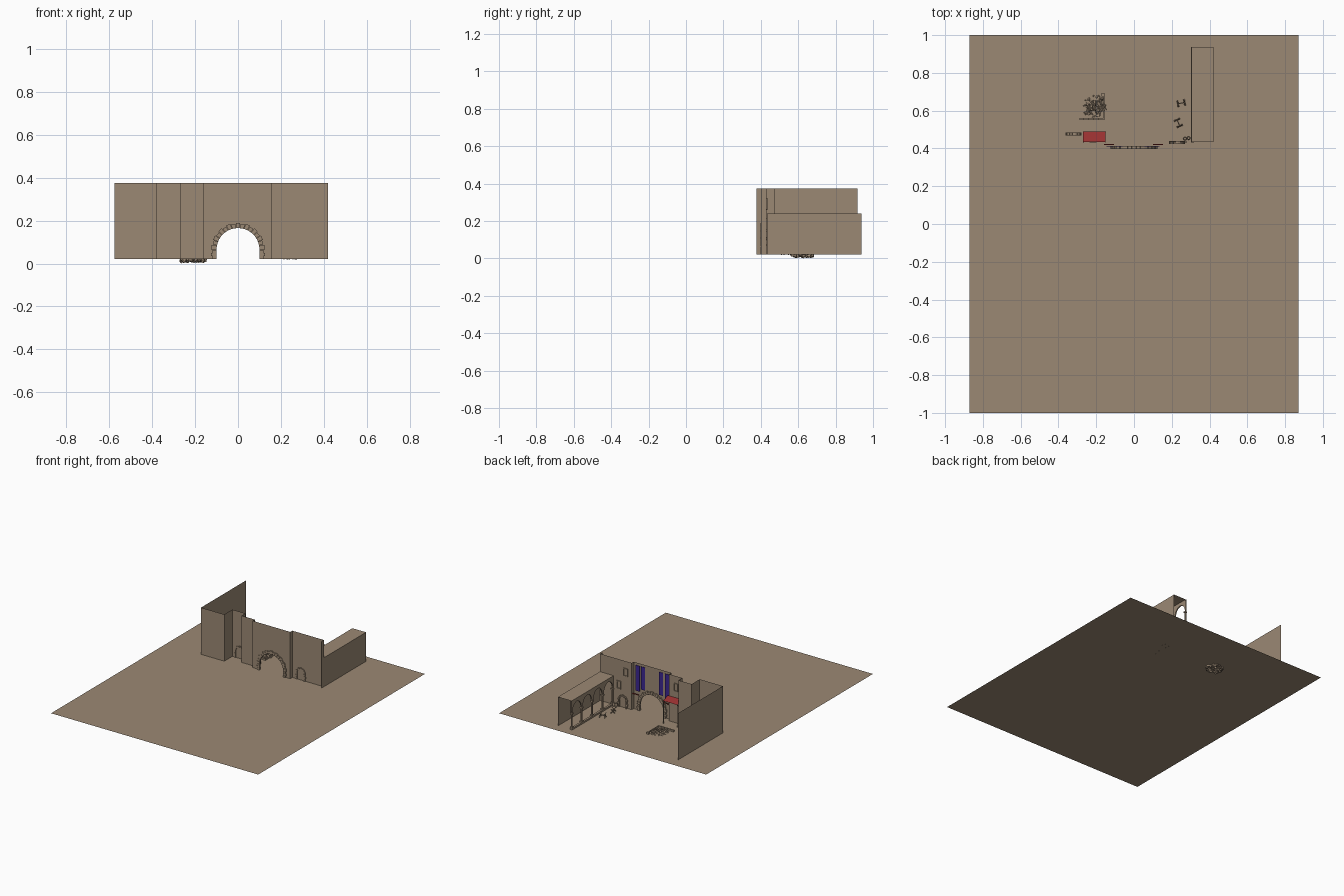
import bpy, bmesh, math, random
from mathutils import Matrix, Vector, Euler

if "Cube" in bpy.data.objects:
    bpy.data.objects.remove(bpy.data.objects["Cube"])

random.seed(4)
G = 0.02    # ground level
TOP = 0.375  # main wall top


def material(name, rgb):
    m = bpy.data.materials.new(name)
    m.diffuse_color = (*rgb, 1)
    m.use_nodes = True
    m.node_tree.nodes["Principled BSDF"].inputs["Base Color"].default_value = m.diffuse_color
    return m


STONE = material("tan_stone", (0.33, 0.25, 0.175))
RED = material("red_cloth", (0.32, 0.03, 0.03))
PURPLE = material("purple_cloth", (0.045, 0.02, 0.28))


def finish(name, bm, mat):
    me = bpy.data.meshes.new(name)
    bm.to_mesh(me)
    bm.free()
    ob = bpy.data.objects.new(name, me)
    me.materials.append(mat)
    bpy.context.collection.objects.link(ob)
    return ob


def add_box(bm, lo, hi):
    c = [(a + b) / 2 for a, b in zip(lo, hi)]
    s = [b - a for a, b in zip(lo, hi)]
    bmesh.ops.create_cube(bm, size=1, matrix=Matrix.Translation(c) @ Matrix.Diagonal((*s, 1)))


def boxes(name, mat, *pairs):
    bm = bmesh.new()
    for lo, hi in pairs:
        add_box(bm, lo, hi)
    return finish(name, bm, mat)


def add_beam(bm, a, b, r, sides=6):
    a, b = Vector(a), Vector(b)
    d = b - a
    mat = Matrix.Translation((a + b) / 2) @ d.to_track_quat('Z', 'Y').to_matrix().to_4x4()
    bmesh.ops.create_cone(bm, cap_ends=True, segments=sides, radius1=r, radius2=r,
                          depth=d.length, matrix=mat)


def add_face(bm, pts):
    return bm.faces.new([bm.verts.new(p) for p in pts])


def arc(cx, cz, r, n, rz=None):
    rz = rz or r
    return [(cx - r * math.cos(math.pi * i / n), cz + rz * math.sin(math.pi * i / n))
            for i in range(n + 1)]


def add_voussoirs(bm, cx, cz, r0, r1, y0, y1, n):
    """Ring of separate arch stones, with alternating lengths"""
    for i in range(n):
        a0, a1 = (math.pi * (i + k) / n for k in (0.04, 0.96))
        ro = r1 if i % 2 == 0 else r1 - (r1 - r0) * 0.2
        q = [(cx + r * math.cos(a), cz + r * math.sin(a))
             for r, a in ((r0, a0), (ro, a0), (ro, a1), (r0, a1))]
        f = add_face(bm, [(x, y0, z) for x, z in q])
        ext = bmesh.ops.extrude_face_region(bm, geom=[f])
        bmesh.ops.translate(bm, vec=(0, y1 - y0, 0),
                            verts=[v for v in ext['geom'] if isinstance(v, bmesh.types.BMVert)])
    bmesh.ops.recalc_face_normals(bm, faces=bm.faces)


# Ground sheet
bm = bmesh.new()
add_face(bm, [(-.87, -1, G), (.87, -1, G), (.87, 1, G), (-.87, 1, G)])
finish("ground_sheet", bm, STONE)

# Stepped curtain walls, thin sheets left and right of the gate
for name, path in (
    ("left_wall", [(-.575, .917), (-.575, .378), (-.38, .378), (-.38, .475), (-.27, .475),
                   (-.27, .43), (-.16, .43), (-.16, .405)]),
    ("right_wall", [(.155, .405), (.155, .43), (.42, .43), (.42, .402)])):
    bm = bmesh.new()
    for (x0, y0), (x1, y1) in zip(path, path[1:]):
        add_face(bm, [(x0, y0, G), (x1, y1, G), (x1, y1, TOP), (x0, y0, TOP)])
    finish(name, bm, STONE)

# Gate wall with arched opening
bm = bmesh.new()
outline = [(-.16, G), (-.1, G)] + arc(0, .065, .1, 20) + [(.1, G), (.155, G), (.155, TOP), (-.16, TOP)]
add_face(bm, [(x, .405, z) for x, z in outline])
finish("gate_wall", bm, STONE)

# Gate arch stones and jambs
bm = bmesh.new()
add_voussoirs(bm, 0, .065, .1, .125, .398, .413, 17)
for s in (-1, 1):
    for i in range(3):
        w = .125 if i % 2 else .118
        x = sorted((s * .1, s * w))
        add_box(bm, (x[0], .398, G + i * .015), (x[1], .413, G + i * .015 + .014))
finish("gate_arch_stones", bm, STONE)

# Banners on the inner face of the gate wall, with their rods
for i, (x, z0) in enumerate(((.118, .165), (.073, .185), (-.078, .185), (-.128, .165))):
    boxes(f"banner_{i}", PURPLE, ((x - .017, .409, z0), (x + .017, .413, .358)))
# Small red ledges beside the gate
for i, x in enumerate((-.133, .127)):
    boxes(f"gate_ledge_{i}", RED, ((x - .026, .419, .14), (x + .026, .424, .145)))

# Framed windows on the inner faces
for i, (x, z) in enumerate(((.205, .292), (.262, .183), (-.217, .29))):
    w, h, t, y0, y1 = .018, .03, .005, .431, .437
    boxes(f"window_frame_{i}", STONE,
          ((x - w, y0, z - h), (x - w + t, y1, z + h)), ((x + w - t, y0, z - h), (x + w, y1, z + h)),
          ((x - w, y0, z + h - t), (x + w, y1, z + h)), ((x - w, y0, z - h), (x + w, y1, z - h + t)))

# Side doorways with stone surrounds
for name, x, y in (("right_doorway", .227, .43), ("left_doorway", -.32, .475)):
    bm = bmesh.new()
    add_voussoirs(bm, x, .075, .028, .04, y - .006, y + .01, 9)
    for s in (-1, 1):
        for i in range(3):
            a, b = sorted((x + s * .028, x + s * (.042 if i % 2 else .037)))
            add_box(bm, (a, y - .006, G + i * .018), (b, y + .01, G + i * .018 + .017))
    finish(name, bm, STONE)

# Red awning on posts
bm = bmesh.new()
f = add_face(bm, [(-.27, .433, .212), (-.15, .433, .212), (-.15, .489, .192), (-.27, .489, .192)])
finish("awning", bm, RED)
bm = bmesh.new()
for x in (-.268, -.152):
    add_beam(bm, (x, .487, G), (x, .487, .192), .003)
    add_beam(bm, (x, .432, .14), (x, .487, .19), .0025)
finish("awning_posts", bm, STONE)

# Arcade: outer wall, flat roof and floor slab
X0, X1, Y0, Y1, H = .305, .42, .433, .937, .24
bm = bmesh.new()
add_face(bm, [(X1, Y0, G), (X1, Y1, G), (X1, Y1, H), (X1, Y0, H)])
add_face(bm, [(X0, Y0, H), (X1, Y0, H), (X1, Y1, H), (X0, Y1, H)])
finish("arcade_shell", bm, STONE)
boxes("arcade_plinth", STONE, ((X0 - .004, Y0, G), (X0 + .012, Y1, G + .012)))

# Arcade front: four arches on slim columns
bays = 4
step = (Y1 - Y0) / bays
bm = bmesh.new()
for i in range(bays):
    a = Y0 + i * step
    prof = arc(a + step / 2, .145, step / 2 - .008, 12, .07)
    loop = [(a, .145)] + prof + [(a + step, .145), (a + step, H), (a, H)]
    for x in (X0, X0 + .009):
        add_face(bm, [(x, y, z) for y, z in loop])
    for (ya, za), (yb, zb) in zip(prof, prof[1:]):
        add_face(bm, [(X0, ya, za), (X0, yb, zb), (X0 + .009, yb, zb), (X0 + .009, ya, za)])
finish("arcade_arches", bm, STONE)
bm = bmesh.new()
for i in range(bays + 1):
    y = min(max(Y0 + i * step, Y0 + .008), Y1 - .008)
    c = X0 + .0045
    add_beam(bm, (c, y, G), (c, y, .145), .006, 8)
    for z0, z1 in ((G + .012, G + .022), (.137, .147)):
        add_box(bm, (c - .009, y - .009, z0), (c + .009, y + .009, z1))
finish("arcade_columns", bm, STONE)

# Rubble heap, partly sunk in the ground
bm = bmesh.new()
for i in range(75):
    r = .058 * math.sqrt(random.random())
    t = random.uniform(0, math.tau)
    z = .016 + random.random() * .03 * (1 - r / .07)
    rot = Euler([random.uniform(0, 3) for _ in range(3)]).to_matrix().to_4x4()
    size = (random.uniform(.01, .02), random.uniform(.01, .016), random.uniform(.008, .013))
    bmesh.ops.create_cube(bm, size=1, matrix=Matrix.Translation(
        (-.212 + r * math.cos(t), .622 + r * math.sin(t), z)) @ rot @ Matrix.Diagonal((*size, 1)))
low = min(v.co.z for v in bm.verts)
for v in bm.verts:
    v.co.z = max(v.co.z - low, 0)
finish("rubble_heap", bm, STONE)

# Low broken kerb round the heap
boxes("rubble_kerb", STONE,
      *[((-.288 + i * .0265, .55, G), (-.264 + i * .0265, .562, G + .012)) for i in range(5)],
      ((-.162, .55, G), (-.155, .68, G + .012)), ((-.172, .675, G), (-.155, .694, G + .015)))

# Trestles in the yard
for i, (x, y, rot) in enumerate(((.25, .64, .2), (.235, .535, 2.0))):
    bm = bmesh.new()
    u = Vector((math.cos(rot), math.sin(rot), 0))
    v = Vector((-u.y, u.x, 0))
    c = Vector((x, y, G))
    for s in (-1, 1):
        for k in (-1, 1):
            add_beam(bm, c + u * .02 * s + v * .015 * k, c + u * .016 * s - v * .015 * k + Vector((0, 0, .03)), .003)
    add_beam(bm, c - u * .022 + Vector((0, 0, .016)), c + u * .022 + Vector((0, 0, .016)), .003)
    finish(f"trestle_{i}", bm, STONE)

# Barrels by the doorway
for i, (x, y) in enumerate(((.27, .452), (.289, .455))):
    bm = bmesh.new()
    for z0, ra, rb in ((G, .007, .0095), (G + .014, .0095, .007)):
        bmesh.ops.create_cone(bm, cap_ends=True, segments=12, radius1=ra, radius2=rb, depth=.014,
                              matrix=Matrix.Translation((x, y, z0 + .007)))
    finish(f"barrel_{i}", bm, STONE)
